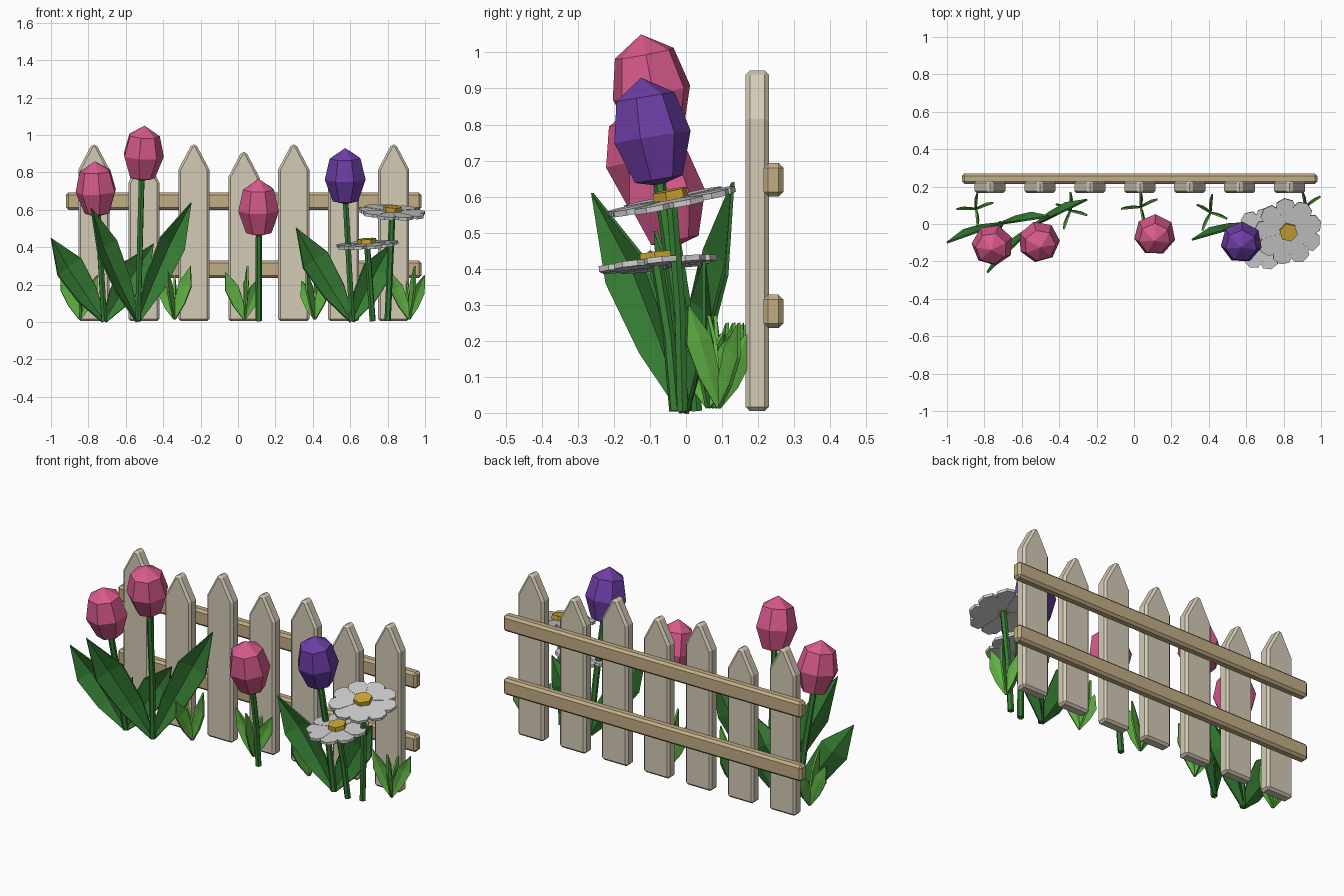
import bpy, bmesh, math
from mathutils import Vector

cube = bpy.data.objects.get("Cube")
if cube:
    bpy.data.objects.remove(cube, do_unlink=True)


def material(name, r, g, b):
    def linear(c):
        c /= 255
        return c / 12.92 if c < 0.04 else ((c + 0.055) / 1.055) ** 2.4
    color = (linear(r), linear(g), linear(b), 1)
    mat = bpy.data.materials.new(name)
    mat.use_nodes = True
    mat.diffuse_color = color
    mat.node_tree.nodes["Principled BSDF"].inputs["Base Color"].default_value = color
    return mat


PICKET = material("pale wood", 212, 203, 182)
RAIL = material("tan wood", 194, 174, 134)
PINK = material("pink petal", 216, 90, 140)
PURPLE = material("purple petal", 110, 62, 166)
DARK = material("deep green", 54, 126, 52)
LIGHT = material("fresh green", 96, 178, 68)
WHITE = material("white petal", 206, 206, 206)
YELLOW = material("yellow centre", 208, 168, 52)


def mesh_object(name, verts, faces, mat, thickness=0, bevel=0):
    mesh = bpy.data.meshes.new(name)
    mesh.from_pydata(verts, [], faces)
    bm = bmesh.new()
    bm.from_mesh(mesh)
    bmesh.ops.recalc_face_normals(bm, faces=bm.faces)
    bm.to_mesh(mesh)
    bm.free()
    obj = bpy.data.objects.new(name, mesh)
    mesh.materials.append(mat)
    bpy.context.collection.objects.link(obj)
    if thickness:
        mod = obj.modifiers.new("thickness", 'SOLIDIFY')
        mod.thickness = thickness
        mod.offset = 0
    if bevel:
        mod = obj.modifiers.new("bevel", 'BEVEL')
        mod.width = bevel
        mod.segments = 1
    return obj


def extruded(name, profile, y0, y1, mat, bevel):
    """Extrude an x-z outline along y."""
    n = len(profile)
    verts = [(x, y, z) for y in (y0, y1) for x, z in profile]
    faces = [list(range(n)), list(range(n, 2 * n))]
    faces += [(i, (i + 1) % n, (i + 1) % n + n, i + n) for i in range(n)]
    return mesh_object(name, verts, faces, mat, bevel=bevel)


def lathe(name, bottom, top, profile, sides, mat):
    """Revolve (height fraction, radius) rings about the axis bottom-top, closed by end points."""
    bottom, top = Vector(bottom), Vector(top)
    turn = (top - bottom).to_track_quat('Z', 'Y')
    verts, faces = [bottom, top], []
    for s, r in profile:
        for k in range(sides):
            a = math.tau * k / sides
            verts.append(bottom.lerp(top, s) + turn @ Vector((r * math.sin(a), r * math.cos(a), 0)))
    last = 2 + (len(profile) - 1) * sides
    for k in range(sides):
        j = (k + 1) % sides
        faces += [(0, 2 + k, 2 + j), (1, last + k, last + j)]
        for row in range(2, last, sides):
            faces.append((row + k, row + j, row + sides + j, row + sides + k))
    return mesh_object(name, verts, faces, mat)


def stem(name, base, end):
    base, end = Vector(base), Vector(end)
    middle = base.lerp(end, 0.5) + Vector((0, 0.008, 0))
    curve = bpy.data.curves.new(name, 'CURVE')
    curve.dimensions = '3D'
    curve.bevel_depth = 0.017
    curve.bevel_resolution = 1
    curve.use_fill_caps = True
    spline = curve.splines.new('POLY')
    spline.use_smooth = False
    spline.points.add(2)
    for point, co in zip(spline.points, (base, middle, end)):
        point.co = (*co, 1)
    curve.materials.append(DARK)
    obj = bpy.data.objects.new(name, curve)
    bpy.context.collection.objects.link(obj)


def blade(name, base, tip, width, fold, mat):
    """Upright pointed leaf, folded along its middle."""
    base, tip = Vector(base), Vector(tip)
    span = tip - base
    side = span.cross(Vector((0, 0, 1))).normalized()
    if side.y < 0:
        side = -side
    across = span.cross(side).normalized()
    verts = []
    for t, w in ((0, 0.15), (0.32, 0.8), (0.65, 1)):
        p = base + span * t
        for k in (-1, 0, 1):
            verts.append(p + across * (k * w * width) + side * (fold * w * (1 - abs(k))))
    verts.append(tip)
    faces = [(r + k, r + k + 1, r + k + 4, r + k + 3) for r in (0, 3) for k in (0, 1)]
    faces += [(6, 7, 9), (7, 8, 9)]
    mesh_object(name, verts, faces, mat, thickness=0.01)


# Fence pickets and rails
for i, top in enumerate((0.95, 0.88, 0.95, 0.91, 0.95, 0.88, 0.95)):
    x, h = -0.77 + i * 0.267, 0.083
    outline = [(x - h, 0.005), (x + h, 0.005), (x + h, top - 0.135),
               (x + 0.012, top), (x - 0.012, top), (x - h, top - 0.135)]
    extruded(f"picket_{i + 1}", outline, 0.165, 0.23, PICKET, 0.013)
for name, z in (("lower_rail", 0.235), ("upper_rail", 0.6)):
    outline = [(-0.92, z), (0.98, z), (0.98, z + 0.093), (-0.92, z + 0.093)]
    extruded(name, outline, 0.215, 0.27, RAIL, 0.013)

# Tulips: stem base, bud bottom, bud top, colour, leaf tips
TULIPS = (
    ((-0.715, 0, 0.005), (-0.75, -0.09, 0.565), (-0.765, -0.14, 0.86), PINK,
     ((-1, -0.1, 0.45), (-0.45, 0.04, 0.42))),
    ((-0.535, -0.01, 0.005), (-0.515, -0.07, 0.755), (-0.5, -0.125, 1.05), PINK,
     ((-0.785, -0.26, 0.61), (-0.25, 0.13, 0.64))),
    ((0.11, 0.03, 0.005), (0.112, -0.03, 0.46), (0.11, -0.09, 0.765), PINK, ()),
    ((0.61, 0, 0.005), (0.575, -0.075, 0.63), (0.573, -0.125, 0.93), PURPLE,
     ((0.31, -0.085, 0.505), (0.82, 0.05, 0.42))),
)
BUD = ((0.06, 0.07), (0.45, 0.112), (0.82, 0.085))
for i, (base, low, high, mat, tips) in enumerate(TULIPS, 1):
    stem(f"tulip_stem_{i}", base, Vector(low) + Vector((0, 0, 0.02)))
    lathe(f"tulip_bud_{i}", low, high, BUD, 7, mat)
    for j, tip in enumerate(tips, 1):
        blade(f"tulip_leaf_{i}_{j}", base, tip, 0.08, 0.035, DARK)

# Grass tufts, four blades each
for i, (x, y, turn) in enumerate(((-0.845, 0.08, 0), (-0.34, 0.07, 70), (0.035, 0.09, 5),
                                  (0.41, 0.06, 65), (0.915, 0.09, 15)), 1):
    for j, (angle, reach, height) in enumerate(((20, 0.1, 0.25), (85, 0.08, 0.22),
                                                (180, 0.105, 0.27), (275, 0.09, 0.3)), 1):
        a = math.radians(angle + turn)
        tip = (x + reach * math.cos(a), y + reach * math.sin(a), height)
        blade(f"grass_blade_{i}_{j}", (x, y, 0.015), tip, 0.037, 0.008, LIGHT)

# Daisies: stem base, flower middle, facing direction, radius
DAISIES = (((0.72, -0.03, 0.005), (0.69, -0.08, 0.412), (-0.07, -0.1, 1), 0.168),
           ((0.8, -0.01, 0.005), (0.825, -0.04, 0.585), (0.06, -0.2, 1), 0.182))
for i, (base, middle, facing, radius) in enumerate(DAISIES, 1):
    stem(f"daisy_stem_{i}", base, middle)
    facing, middle = Vector(facing).normalized(), Vector(middle)
    turn = facing.to_track_quat('Z', 'Y')
    half = ((0.15, 0.05), (0.68, 0.29), (0.9, 0.24))
    outline = [*half, (1, 0), *((r, -w) for r, w in reversed(half))]
    verts, faces = [], []
    for k in range(9):
        a = math.tau * k / 9
        faces.append(list(range(len(verts), len(verts) + len(outline))))
        for r, w in outline:
            p = Vector((r * math.cos(a) - w * math.sin(a), r * math.sin(a) + w * math.cos(a), 0.01 * (k % 2)))
            verts.append(middle + turn @ (p * radius))
    mesh_object(f"daisy_petals_{i}", verts, faces, WHITE, thickness=0.016)
    lathe(f"daisy_centre_{i}", middle - facing * 0.005, middle + facing * 0.033,
          ((0, 0.05), (1, 0.05)), 6, YELLOW)
